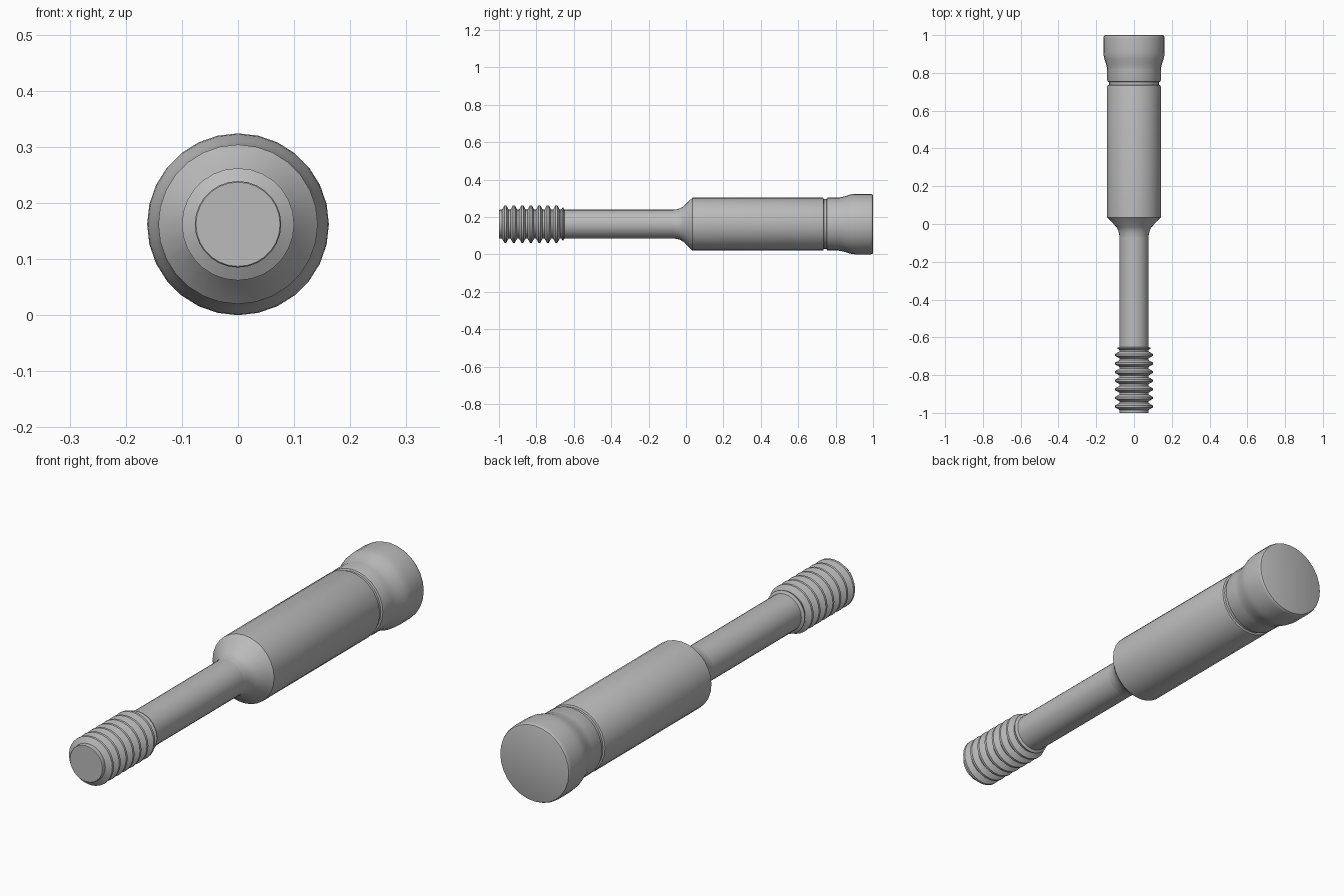
import bpy, bmesh
from math import sin, cos, pi, radians

SEGMENTS = 28
AXIS_Z = 0.162

if "Cube" in bpy.data.objects:
    bpy.data.objects.remove(bpy.data.objects["Cube"])

steel = bpy.data.materials.new("steel_grey")
steel.use_nodes = True
steel.diffuse_color = (0.5, 0.5, 0.5, 1)
steel.node_tree.nodes["Principled BSDF"].inputs["Base Color"].default_value = (0.5, 0.5, 0.5, 1)


def lathe(name, profile, cap_front=False, cap_back=False):
    """Turn (y, radius) points around the long axis."""
    bm = bmesh.new()
    rings = []
    for y, r in profile:
        angles = [2 * pi * i / SEGMENTS for i in range(SEGMENTS)]
        rings.append([bm.verts.new((r * cos(a), y, AXIS_Z + r * sin(a))) for a in angles])
    for a, b in zip(rings, rings[1:]):
        for i in range(SEGMENTS):
            j = (i + 1) % SEGMENTS
            bm.faces.new((a[i], b[i], b[j], a[j]))
    if cap_front:
        bm.faces.new(rings[0])
    if cap_back:
        bm.faces.new(rings[-1][::-1])
    mesh = bpy.data.meshes.new(name)
    bm.to_mesh(mesh)
    bm.free()
    mesh.materials.append(steel)
    obj = bpy.data.objects.new(name, mesh)
    bpy.context.collection.objects.link(obj)
    bpy.ops.object.select_all(action="DESELECT")
    obj.select_set(True)
    bpy.context.view_layer.objects.active = obj
    bpy.ops.object.shade_smooth_by_angle(angle=radians(30))
    return obj


# Threaded tip: ridges at an even pitch, closed by one smaller run-out ridge
pitch, root, crest = 0.0455, 0.077, 0.1
thread = [(-1, 0.075), (-0.997, root), (-0.988, root)]
for n in range(7):
    y = -0.966 + n * pitch
    thread += [(y - 0.018, root), (y - 0.005, crest), (y + 0.005, crest), (y + 0.018, root)]
thread += [(-0.667, root), (-0.66, 0.088), (-0.656, 0.088), (-0.65, root)]
lathe("threaded_tip", thread, cap_front=True)

# Slim shaft
lathe("shaft", [(-0.65, root), (-0.07, root)])

# Flared shoulder with a soft fillet into the shaft
lathe("shoulder", [(-0.07, 0.077), (-0.05, 0.079), (-0.032, 0.084),
                   (-0.016, 0.093), (0.035, 0.142)])

# Main barrel
lathe("barrel", [(0.035, 0.142), (0.728, 0.142), (0.734, 0.14)])

# Narrow groove between barrel and head
lathe("groove", [(0.734, 0.14), (0.737, 0.133), (0.751, 0.133), (0.754, 0.14)])

# Head widening to a rounded rim
lathe("head", [(0.754, 0.14), (0.76, 0.142), (0.815, 0.142), (0.83, 0.144), (0.85, 0.149),
               (0.875, 0.157), (0.89, 0.1605), (0.91, 0.162), (0.985, 0.162),
               (0.992, 0.161), (0.998, 0.158), (1, 0.153)], cap_back=True)
